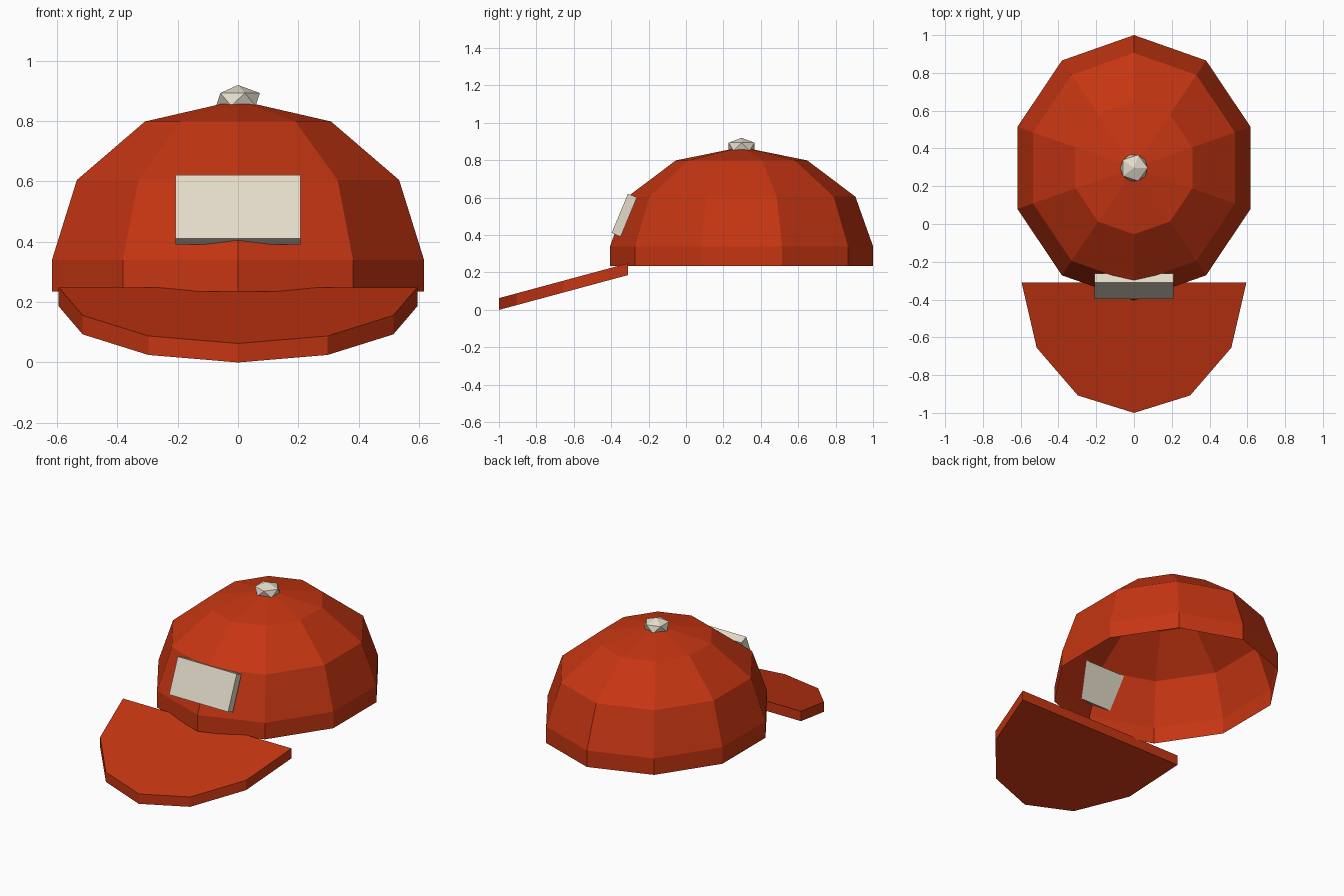
import bpy, bmesh, math
from mathutils import Matrix

if "Cube" in bpy.data.objects:
    bpy.data.objects.remove(bpy.data.objects["Cube"])


def material(name, rgb):
    m = bpy.data.materials.new(name)
    m.diffuse_color = (*rgb, 1)
    m.use_nodes = True
    m.node_tree.nodes["Principled BSDF"].inputs["Base Color"].default_value = m.diffuse_color
    return m


RED = material("brick red", (0.56, 0.036, 0.006))
CREAM = material("cream", (0.78, 0.72, 0.60))


def finish(name, bm, mat):
    """Turn a bmesh into a flat-shaded object."""
    bm.normal_update()
    me = bpy.data.meshes.new(name)
    bm.to_mesh(me)
    bm.free()
    me.materials.append(mat)
    ob = bpy.data.objects.new(name, me)
    bpy.context.collection.objects.link(ob)
    return ob


# Crown: open ten-sided half ellipsoid on a short straight wall
CY, RX, RY, WALL, H = 0.297, 0.649, 0.703, 0.34, 0.53
profile = [(1, 0.235)] + [(math.cos(math.radians(a)), WALL + H * math.sin(math.radians(a)))
                          for a in (0, 30, 60)]
bm = bmesh.new()
rings = []
for s, z in profile:
    angles = [math.radians(90 + 36 * i) for i in range(10)]
    rings.append([bm.verts.new((RX * s * math.cos(a), CY + RY * s * math.sin(a), z)) for a in angles])
apex = bm.verts.new((0, CY, WALL + H))
for i in range(10):
    j = (i + 1) % 10
    for lo, hi in zip(rings, rings[1:]):
        bm.faces.new((lo[i], lo[j], hi[j], hi[i]))
    bm.faces.new((rings[-1][i], rings[-1][j], apex))
finish("crown", bm, RED)

# Brim: half ellipse slab, sloping down to the front
bm = bmesh.new()
outline = []
for i in range(7):
    a = math.radians(180 + 30 * i)
    y = 0.69 * math.sin(a)
    outline.append(bm.verts.new((0.595 * math.cos(a), y - 0.31, 0.186 + 0.27 * y)))
base = bm.faces.new(outline)
top = bmesh.ops.extrude_face_region(bm, geom=[base], use_keep_orig=True)
bmesh.ops.translate(bm, vec=(0, 0, 0.063),
                    verts=[v for v in top["geom"] if isinstance(v, bmesh.types.BMVert)])
bmesh.ops.recalc_face_normals(bm, faces=bm.faces)
finish("brim", bm, RED)

# Front patch: plate leaning back against the crown
bm = bmesh.new()
bmesh.ops.create_cube(bm, size=1, matrix=Matrix.Translation((0, -0.33, 0.506))
                      @ Matrix.Rotation(math.radians(-22.5), 4, 'X')
                      @ Matrix.Diagonal((0.416, 0.052, 0.227, 1)))
finish("front_patch", bm, CREAM)

# Top button: flattened icosahedron
bm = bmesh.new()
bmesh.ops.create_icosphere(bm, subdivisions=1, radius=1,
                           matrix=Matrix.Translation((0, CY, 0.872))
                           @ Matrix.Diagonal((0.081, 0.081, 0.048, 1)))
finish("top_button", bm, CREAM)
